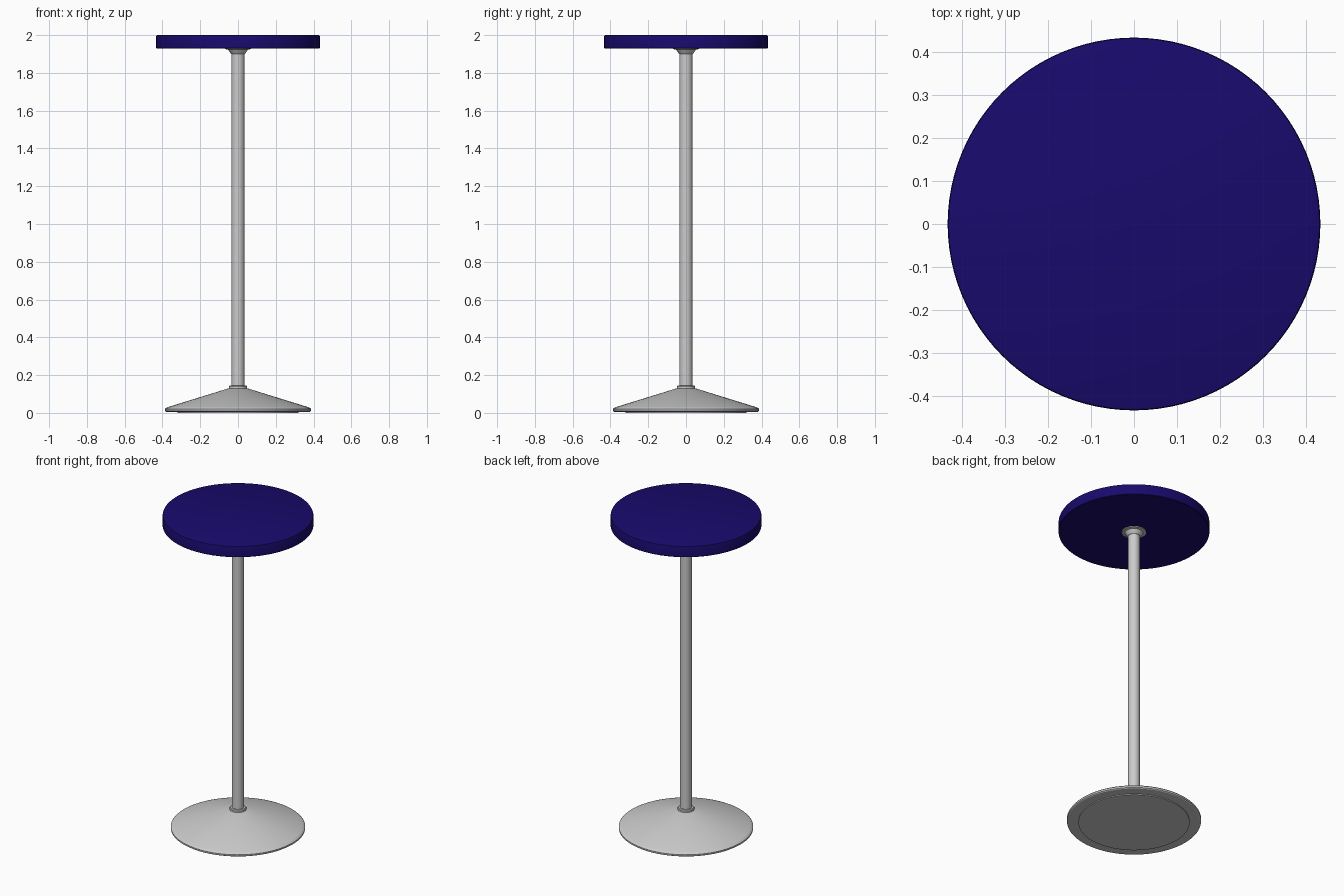
import bpy, bmesh, math

if "Cube" in bpy.data.objects:
    bpy.data.objects.remove(bpy.data.objects["Cube"])

SIDES = 96


def lathe(name, profile, color=None):
    """Revolve a closed (radius, height) profile about z; ends lie on the axis."""
    bm = bmesh.new()
    verts = [bm.verts.new((r, 0, z)) for r, z in profile]
    edges = [bm.edges.new(pair) for pair in zip(verts, verts[1:])]
    bmesh.ops.spin(bm, geom=verts + edges, cent=(0, 0, 0), axis=(0, 0, 1),
                   angle=math.tau, steps=SIDES, use_duplicate=False)
    bmesh.ops.remove_doubles(bm, verts=bm.verts, dist=1e-4)
    bmesh.ops.recalc_face_normals(bm, faces=bm.faces)
    mesh = bpy.data.meshes.new(name)
    bm.to_mesh(mesh)
    bm.free()
    obj = bpy.data.objects.new(name, mesh)
    bpy.context.collection.objects.link(obj)
    if color:
        mat = bpy.data.materials.new(name + "_colour")
        mat.diffuse_color = color
        mat.use_nodes = True
        mat.node_tree.nodes["Principled BSDF"].inputs["Base Color"].default_value = mat.diffuse_color
        mesh.materials.append(mat)
    bpy.ops.object.select_all(action='DESELECT')
    obj.select_set(True)
    bpy.context.view_layer.objects.active = obj
    bpy.ops.object.shade_smooth_by_angle(angle=math.radians(30))
    return obj


# Round table top with slightly eased edges
lathe("table_top", [(0, 1.93), (0.431, 1.93), (0.434, 1.933),
                    (0.434, 1.993), (0.432, 1.998), (0.427, 2.0), (0, 2.0)],
      (0.009, 0.003, 0.15, 1))

# Flared mount under the top
lathe("top_mount", [(0, 1.90), (0.036, 1.90), (0.041, 1.906), (0.053, 1.923),
                    (0.069, 1.926), (0.071, 1.931), (0, 1.931)])

# Straight central column
lathe("column", [(0, 0.12), (0.034, 0.12), (0.034, 1.91), (0, 1.91)])

# Collar where the column meets the base
lathe("base_collar", [(0, 0.12), (0.048, 0.12), (0.048, 0.139),
                      (0.044, 0.144), (0, 0.144)])

# Shallow conical base with a rounded rim
lathe("base", [(0, 0), (0.32, 0), (0.32, 0.005), (0.38, 0.006), (0.386, 0.01),
               (0.387, 0.02), (0.382, 0.026), (0.37, 0.031),
               (0.05, 0.13), (0, 0.13)])
